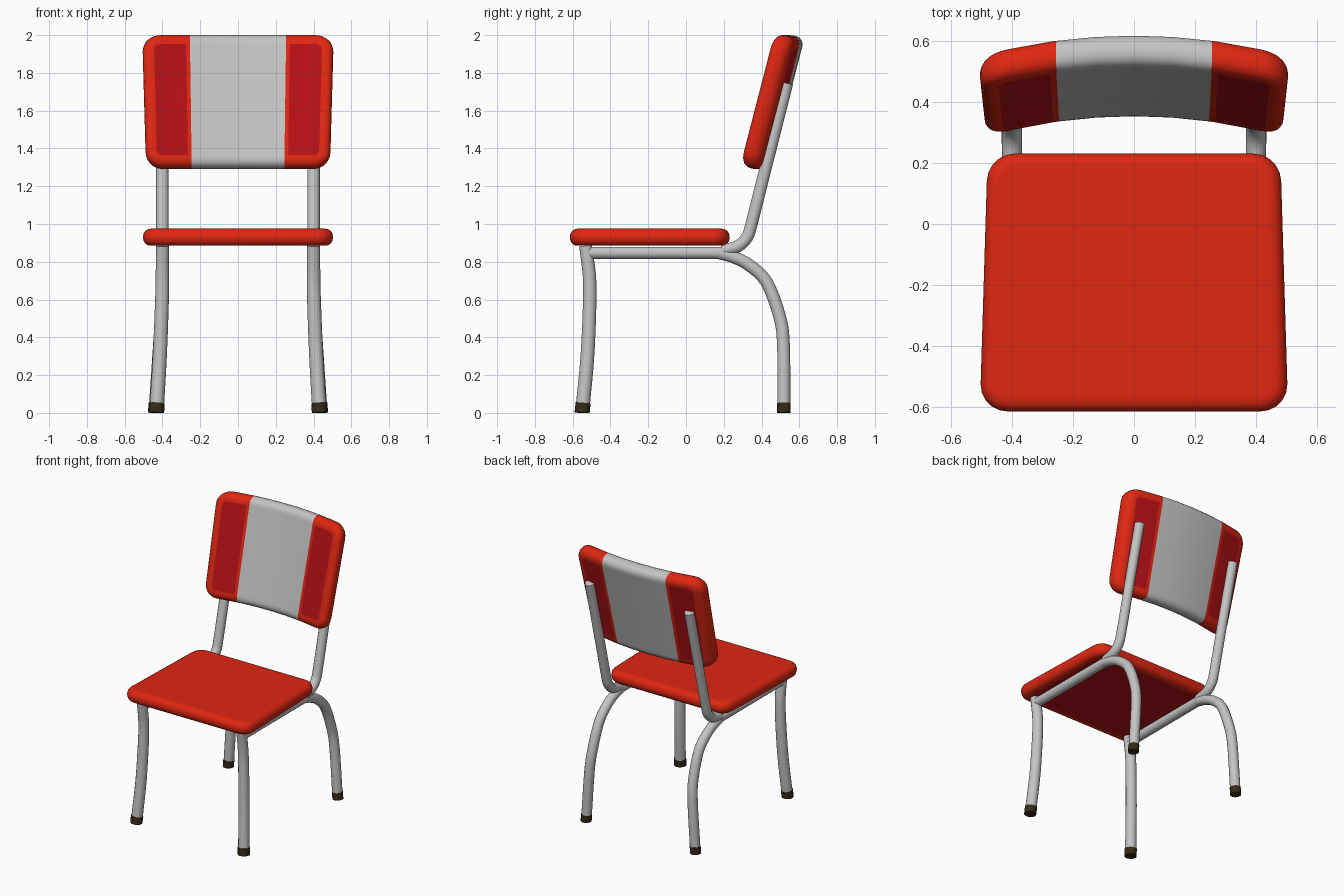
import bpy, bmesh, math
from mathutils import Vector

if "Cube" in bpy.data.objects:
    bpy.data.objects.remove(bpy.data.objects["Cube"])


def material(name, rgb):
    m = bpy.data.materials.new(name)
    m.diffuse_color = (*rgb, 1)
    m.use_nodes = True
    m.node_tree.nodes["Principled BSDF"].inputs["Base Color"].default_value = m.diffuse_color
    return m


RED = material("red", (0.74, 0.02, 0.006))
DARK = material("dark red", (0.47, 0.005, 0.008))
SILVER = material("silver", (0.55, 0.55, 0.55))
BROWN = material("dark brown", (0.035, 0.024, 0.009))


def finish(name, bm, mats, mirror=False):
    bmesh.ops.recalc_face_normals(bm, faces=bm.faces[:])
    me = bpy.data.meshes.new(name)
    bm.to_mesh(me)
    bm.free()
    for m in mats:
        me.materials.append(m)
    ob = bpy.data.objects.new(name, me)
    bpy.context.collection.objects.link(ob)
    bpy.ops.object.select_all(action='DESELECT')
    ob.select_set(True)
    bpy.context.view_layer.objects.active = ob
    bpy.ops.object.shade_smooth_by_angle(angle=math.radians(40))
    if mirror:
        ob.modifiers.new("mirror", 'MIRROR')
    return ob


def pad(w, l, h, edge, corner, border):
    """Rounded cushion lying flat; w, l, h are half sizes. Flat caps get material 1."""
    bm = bmesh.new()
    quarter = [math.radians(a) for a in (0, 22.5, 45, 67.5, 90)]
    prof = [(edge * (1 - math.cos(a)), h - edge + edge * math.sin(a)) for a in quarter]
    prof.append((border, h))
    prof = [(i, -z) for i, z in reversed(prof)] + prof
    rings = []
    for inset, z in prof:
        ring = []
        r = corner - inset
        for k, (sx, sy) in enumerate(((1, 1), (-1, 1), (-1, -1), (1, -1))):
            for j in range(6):
                a = math.radians(90 * k + 18 * j)
                ring.append(bm.verts.new((sx * (w - corner) + r * math.cos(a),
                                          sy * (l - corner) + r * math.sin(a), z)))
        rings.append(ring)
    for a, b in zip(rings, rings[1:]):
        for i in range(len(a)):
            j = (i + 1) % len(a)
            bm.faces.new((a[i], a[j], b[j], b[i]))
    for ring in (rings[0], rings[-1]):
        bm.faces.new(ring).material_index = 1
    return bm


# Seat cushion: wider at the front, dark flat panel underneath only
bm = pad(0.4925, 0.4225, 0.045, 0.04, 0.09, 0.055)
for f in bm.faces:
    if f.calc_center_median().z > 0:
        f.material_index = 0
for v in bm.verts:
    x, y, z = v.co
    v.co = (x * (1 - 0.026 * y / 0.4225), y - 0.192, z + 0.93)
finish("seat", bm, [RED, DARK])

# Backrest: silver centre band, dark side panels, bowed and leaned back
bm = pad(0.497, 0.363, 0.053, 0.045, 0.09, 0.06)
for cx in (-0.27, -0.25, -0.125, 0, 0.125, 0.25, 0.27):
    bmesh.ops.bisect_plane(bm, geom=bm.verts[:] + bm.edges[:] + bm.faces[:],
                           plane_co=(cx, 0, 0), plane_no=(1, 0, 0))
for f in bm.faces:
    cx = abs(f.calc_center_median().x)
    if cx < 0.25:
        f.material_index = 2
    elif cx < 0.27:
        f.material_index = 0
lean = math.radians(14.5)
for v in bm.verts:
    x, u, d = v.co
    v.co = (x * (1 + 0.02 * u / 0.363),
            0.485 + u * math.sin(lean) + d * math.cos(lean) - 0.27 * x * x,
            1.645 + u * math.cos(lean) - d * math.sin(lean))
finish("backrest", bm, [RED, DARK, SILVER])


def tube(name, pts, r0, r1, mat, smooth=4, sides=14):
    """Round tube through the points (Catmull-Rom), mirrored to the other side."""
    p = [Vector(q) for q in pts]
    p = [2 * p[0] - p[1]] + p + [2 * p[-1] - p[-2]]
    path = []
    for a, b, c, d in zip(p, p[1:], p[2:], p[3:]):
        for k in range(smooth):
            t = k / smooth
            path.append(0.5 * (2 * b + (c - a) * t + (2 * a - 5 * b + 4 * c - d) * t * t
                               + (3 * b - a - 3 * c + d) * t ** 3))
    path.append(p[-2])
    bm = bmesh.new()
    rings = []
    n = len(path) - 1
    for i, c in enumerate(path):
        tan = (path[min(i + 1, n)] - path[max(i - 1, 0)]).normalized()
        up = tan.cross(Vector((1, 0, 0))).normalized()
        side = up.cross(tan)
        r = r0 + (r1 - r0) * i / n
        ring = []
        for k in range(sides):
            a = 2 * math.pi * k / sides
            co = c + r * (math.cos(a) * side + math.sin(a) * up)
            co.z = max(co.z, 0)
            ring.append(bm.verts.new(co))
        rings.append(ring)
    for a, b in zip(rings, rings[1:]):
        for i in range(sides):
            j = (i + 1) % sides
            bm.faces.new((a[i], a[j], b[j], b[i]))
    bm.faces.new(rings[0])
    bm.faces.new(rings[-1])
    finish(name, bm, [mat], mirror=True)


# Bent steel frame
tube("back_posts", [(0.40, 0.535, 1.745), (0.40, 0.42, 1.29), (0.40, 0.347, 1.0),
                    (0.40, 0.32, 0.925), (0.40, 0.27, 0.88), (0.40, 0.19, 0.86)],
     0.033, 0.033, SILVER)
tube("rear_legs", [(0.40, 0.17, 0.847), (0.40, 0.25, 0.825), (0.40, 0.335, 0.782),
                   (0.40, 0.426, 0.693), (0.405, 0.495, 0.513), (0.415, 0.516, 0.36),
                   (0.437, 0.518, 0.03)], 0.033, 0.035, SILVER)
tube("seat_rails", [(0.40, -0.53, 0.847), (0.40, 0.19, 0.847)], 0.033, 0.033, SILVER, 1)
tube("front_legs", [(0.40, -0.532, 0.885), (0.40, -0.512, 0.73), (0.403, -0.51, 0.58),
                    (0.414, -0.522, 0.3), (0.43, -0.547, 0.03)], 0.035, 0.038, SILVER)

# Foot caps
tube("rear_foot_caps", [(0.436, 0.518, 0.052), (0.44, 0.518, 0)], 0.037, 0.037, BROWN, 1)
tube("front_foot_caps", [(0.429, -0.545, 0.052), (0.432, -0.55, 0)], 0.041, 0.041, BROWN, 1)
